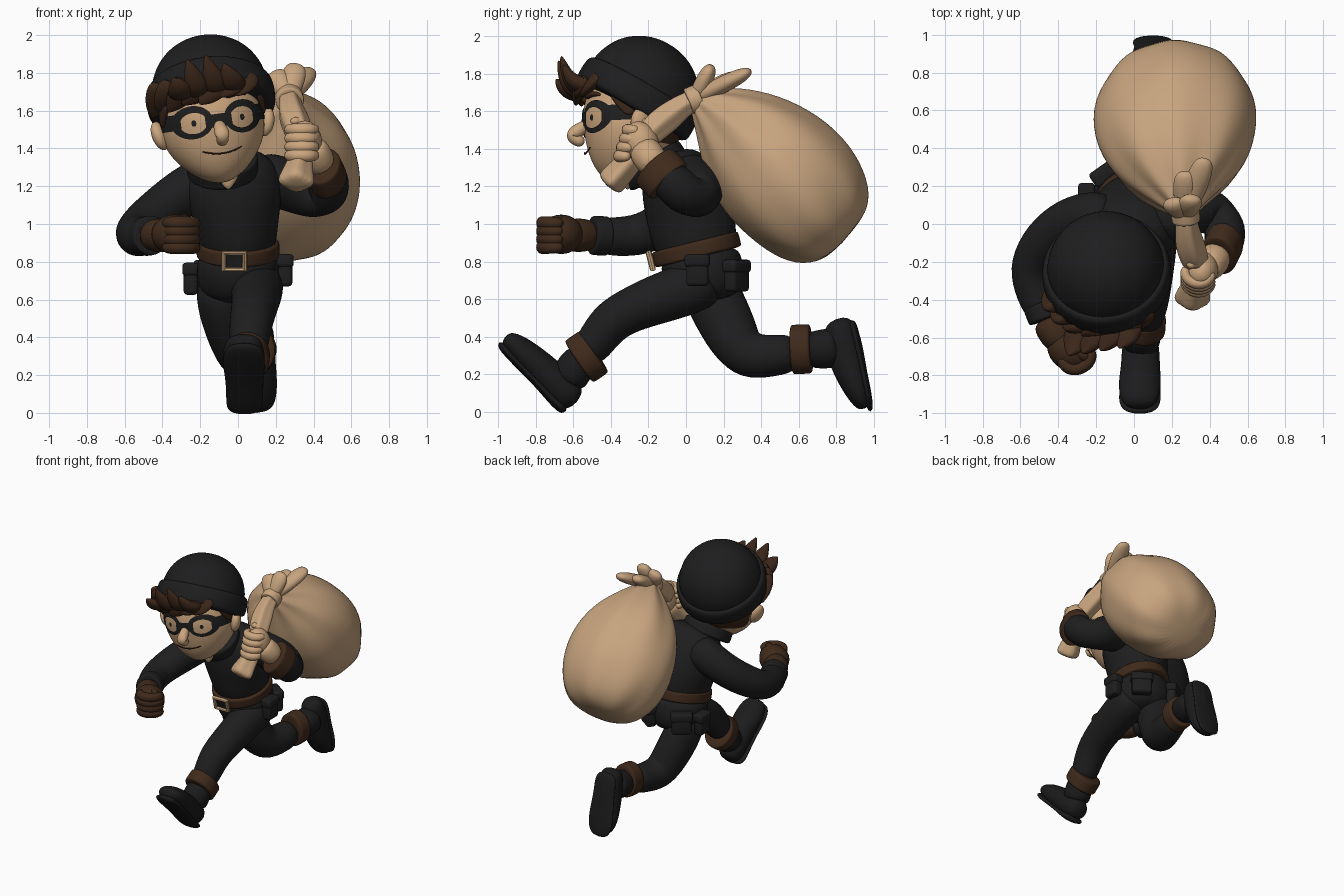
import bpy, bmesh
from math import sin, cos, pi, radians
from mathutils import Vector, Matrix

cube = bpy.data.objects.get("Cube")
if cube:
    bpy.data.objects.remove(cube)


def material(name, rgb):
    m = bpy.data.materials.new(name)
    m.use_nodes = True
    m.diffuse_color = (*rgb, 1)
    m.node_tree.nodes["Principled BSDF"].inputs["Base Color"].default_value = (*rgb, 1)
    return m


BLACK = material("black cloth", (.013, .013, .014))
BOOT = material("boot black", (.011, .011, .012))
BROWN = material("leather brown", (.05, .023, .011))
HAIR = material("hair brown", (.045, .02, .01))
SKIN = material("skin", (.60, .38, .21))
SACK = material("sack cloth", (.57, .37, .21))


def finish(name, bm, mats, subdiv=0, matrix=None):
    bmesh.ops.recalc_face_normals(bm, faces=bm.faces)
    me = bpy.data.meshes.new(name)
    bm.to_mesh(me)
    bm.free()
    for m in mats if isinstance(mats, list) else [mats]:
        me.materials.append(m)
    me.shade_smooth()
    ob = bpy.data.objects.new(name, me)
    bpy.context.collection.objects.link(ob)
    if matrix:
        ob.matrix_world = matrix
    if subdiv:
        mod = ob.modifiers.new("smooth", 'SUBSURF')
        mod.levels = mod.render_levels = subdiv
    return ob


def loft(name, pts, mat, ref=(1, 0, 0), n=12, ripple=None, matrix=None):
    """Tube through (x, y, z, radius along ref[, other radius])."""
    bm = bmesh.new()
    grow = 3 / (2 + cos(2 * pi / n))
    rings = []
    for i, p in enumerate(pts):
        c = Vector(p[:3])
        t = Vector(pts[min(i + 1, len(pts) - 1)][:3]) - Vector(pts[max(i - 1, 0)][:3])
        t.normalize()
        a = Vector(ref)
        a = (a - t * a.dot(t)).normalized()
        b = t.cross(a)
        ring = []
        for k in range(n):
            w = 2 * pi * k / n
            g = grow * (ripple(i, w) if ripple else 1)
            ring.append(bm.verts.new(c + a * cos(w) * p[3] * g + b * sin(w) * p[-1] * g))
        rings.append(ring)
    for r, s in zip(rings, rings[1:]):
        for k in range(n):
            bm.faces.new((r[k], r[(k + 1) % n], s[(k + 1) % n], s[k]))
    bm.faces.new(rings[0])
    bm.faces.new(rings[-1])
    return finish(name, bm, mat, 2, matrix)


def band(name, a, b, ra, rb, mat, ref=(1, 0, 0)):
    """Short sleeve with rounded rims between two points."""
    a, b = Vector(a), Vector(b)
    steps = ((-.06, .75), (0, .98), (.12, 1), (.88, 1), (1, .98), (1.06, .75))
    loft(name, [(*a.lerp(b, f), ra * s, rb * s) for f, s in steps], mat, ref, 16)


def ball(name, loc, size, mat, rot=(0, 0, 0), matrix=None):
    bm = bmesh.new()
    bmesh.ops.create_uvsphere(bm, u_segments=24, v_segments=16, radius=1)
    m = Matrix.Translation(loc)
    for axis, deg in zip("XYZ", rot):
        m = m @ Matrix.Rotation(radians(deg), 4, axis)
    bm.transform(m @ Matrix.Diagonal((*size, 1)))
    return finish(name, bm, mat, 0, matrix)


def box(name, loc, size, mat, turn):
    bm = bmesh.new()
    bmesh.ops.create_cube(bm, size=1)
    bm.transform(Matrix.Translation(loc) @ Matrix.Rotation(turn, 4, 'Z') @ Matrix.Diagonal((*size, 1)))
    bmesh.ops.bevel(bm, geom=bm.edges[:], offset=.02, segments=3, affect='EDGES', profile=.5)
    finish(name, bm, mat)


# Torso, hips and collar
loft("torso", [(0, .07, .82, .18, .19), (0, .05, .9, .205, .225), (-.01, .03, 1.02, .225, .235),
               (-.02, -.02, 1.17, .26, .22), (-.03, -.06, 1.28, .24, .19), (-.05, -.1, 1.36, .15, .14)], BLACK)
loft("hips", [(0, .07, .87, .19, .2), (0, .08, .78, .22, .22), (0, .11, .68, .215, .21),
              (0, .12, .58, .16, .15)], BLACK)
band("collar", (-.08, -.14, 1.27), (-.085, -.19, 1.35), .19, .18, BLACK)
loft("neck", [(-.07, -.15, 1.22, .11), (-.1, -.26, 1.34, .12), (-.12, -.28, 1.45, .12)], SKIN)
loft("collar_opening", [(-.05, -.312, 1.18, .01), (-.055, -.312, 1.25, .06, .03),
                        (-.06, -.3, 1.33, .1, .04)], SKIN)
band("belt", (0, .066, .825), (0, .046, .905), .22, .238, BROWN)

# Buckle frame with a dark centre
BUCKLE = (Matrix.Translation((-.02, -.188, .803)) @ Matrix.Rotation(pi / 2 + .25, 4, 'X')
          @ Matrix.Diagonal((1.15, .95, 1, 1)) @ Matrix.Rotation(pi / 4, 4, 'Z'))
bpy.ops.mesh.primitive_torus_add(major_segments=4, minor_segments=8, major_radius=.068, minor_radius=.016)
buckle = bpy.context.object
buckle.name = "belt_buckle"
buckle.data.transform(BUCKLE)
buckle.data.materials.append(SACK)
bm = bmesh.new()
bmesh.ops.create_circle(bm, cap_ends=True, segments=4, radius=.062)
finish("buckle_centre", bm, BLACK, 0, BUCKLE)

# Hip pouches with flaps
for s, side, shift in ((1, "left", 0), (-1, "right", .09)):
    for y, x, z, turn, w, part in ((.06 + shift, .25, .755 - shift / 2, 0, .12, "side"),
                                   (.27, .15, .725, 55, .15, "back")):
        a = radians(turn) * s
        box(f"{side}_{part}_pouch", (x * s, y, z), (.075, w, .17), BLACK, a)
        box(f"{side}_{part}_pouch_flap", (x * s, y, z + .05), (.09, w + .015, .07), BLACK, a)

# Left leg reaching forward
loft("left_leg", [(.1, .14, .72, .125), (.105, .06, .67, .14), (.095, -.12, .61, .13, .135),
                  (.085, -.28, .55, .12), (.07, -.4, .485, .115), (.06, -.47, .39, .105),
                  (.05, -.55, .28, .09)], BLACK)
band("left_leg_cuff", (.05, -.49, .32), (.045, -.57, .265), .12, .135, BROWN)
loft("left_boot_shaft", [(.05, -.53, .3, .1), (.04, -.6, .23, .1), (.035, -.64, .14, .1)], BOOT)
loft("left_boot", [(.035, -.58, .05, .06, .05), (.035, -.63, .09, .1, .1), (.035, -.74, .2, .1, .09),
                   (.03, -.85, .3, .115, .08), (.03, -.93, .37, .1, .06), (.03, -.965, .4, .06, .03)], BOOT)
loft("left_sole", [(.035, -.64, .0, .08, .025), (.035, -.69, .04, .1, .03), (.035, -.8, .16, .095, .02),
                   (.03, -.935, .295, .12, .025), (.03, -1, .37, .08, .022)], BOOT)

# Right leg kicked back
loft("right_leg", [(-.09, .1, .72, .12), (-.09, .14, .62, .135, .155), (-.06, .2, .5, .135, .15),
                   (-.015, .265, .37, .13, .14), (.02, .335, .29, .12, .13), (.06, .47, .295, .11),
                   (.08, .6, .32, .1)], BLACK)
band("right_leg_cuff", (.085, .565, .33), (.095, .665, .335), .11, .132, BROWN)
loft("right_boot_shaft", [(.09, .62, .33, .095), (.1, .74, .33, .105), (.1, .82, .35, .11)], BOOT)
loft("right_boot", [(.1, .8, .495, .06, .05), (.1, .825, .44, .09, .095), (.1, .85, .3, .095, .1),
                    (.1, .895, .16, .11, .08), (.1, .935, .06, .1, .055), (.1, .955, .015, .05, .03)], BOOT)
loft("right_sole", [(.1, .88, .49, .07, .02), (.1, .9, .42, .095, .025), (.1, .925, .3, .09, .02),
                    (.1, .965, .12, .115, .022), (.1, .985, -.005, .08, .018)], BOOT)

# Right arm swinging forward
UP = (0, 0, 1)
loft("right_arm", [(-.1, .03, 1.25, .13), (-.25, .05, 1.2, .13), (-.38, .0, 1.1, .125), (-.5, -.12, 1, .12),
                   (-.555, -.24, .94, .11), (-.52, -.37, .93, .105), (-.46, -.5, .94, .09)], BLACK, UP)
band("right_sleeve_hem", (-.49, -.42, .935), (-.46, -.5, .94), .105, .1, BLACK, UP)
loft("right_glove_wrist", [(-.47, -.49, .94, .08), (-.43, -.56, .94, .09), (-.36, -.64, .94, .09)], BROWN, UP)
ball("right_glove_palm", (-.335, -.665, .945), (.13, .11, .105), BROWN, (0, 0, -35))
for i in range(4):
    z = 1.005 - i * .043
    loft(f"right_glove_finger_{i + 1}", [(-.39, -.7, z, .027), (-.36, -.765, z, .035), (-.29, -.775, z, .036),
                                         (-.22, -.72, z, .035), (-.23, -.65, z, .027)], BROWN, UP, 8)
loft("right_glove_thumb", [(-.34, -.63, 1, .03), (-.28, -.69, 1.03, .03), (-.23, -.72, 1, .022)], BROWN, UP, 8)

# Left arm bent up over the shoulder
loft("left_arm", [(.08, 0, 1.26, .13), (.2, .05, 1.23, .14), (.33, .08, 1.18, .13), (.43, .06, 1.14, .12),
                  (.475, .0, 1.15, .115), (.485, -.07, 1.22, .11), (.46, -.14, 1.29, .1)], BLACK, (0, 1, .3))
band("left_glove_cuff", (.485, -.09, 1.225), (.445, -.17, 1.31), .135, .1, BROWN, (0, 1, 1))
loft("left_wrist", [(.45, -.15, 1.29, .08), (.415, -.2, 1.36, .088), (.37, -.24, 1.42, .085)], SKIN)
ball("left_palm", (.355, -.24, 1.43), (.09, .095, .12), SKIN, (20, 0, 0))
for i in range(4):
    z, y = 1.5 - i * .046, -.27 - i * .015
    loft(f"left_finger_{i + 1}", [(.42, y + .02, z, .025), (.39, y - .04, z, .032), (.32, y - .05, z, .033),
                                  (.265, y - .01, z, .03), (.27, y + .05, z, .022)], SKIN, UP, 8)
loft("left_thumb", [(.38, -.2, 1.47, .03), (.33, -.19, 1.54, .032), (.28, -.23, 1.55, .024)], SKIN, n=8)


# Sack with gathered pleats at the neck and soft lumps below
def pleats(i, w):
    fold = (.1, .1, .06, .03, .012, .01, .02, .04, 0)[i]
    return 1 + fold * cos(8 * w) + .015 * sin(3 * w + i) + .01 * sin(5 * w - 2 * i)


loft("sack", [(.27, .05, 1.67, .05), (.265, .1, 1.635, .1), (.25, .18, 1.58, .2, .18), (.235, .3, 1.48, .34, .285),
              (.225, .45, 1.33, .42, .36), (.22, .6, 1.18, .435, .365), (.215, .72, 1.03, .38, .32),
              (.21, .8, .93, .27, .23), (.21, .835, .9, .12, .1)], SACK, n=32, ripple=pleats)
loft("sack_neck", [(.27, .08, 1.67, .06), (.275, 0, 1.645, .055), (.285, -.08, 1.58, .075), (.31, -.16, 1.52, .075),
                   (.34, -.24, 1.43, .06)], SACK, n=16, ripple=lambda i, w: 1 + .12 * cos(5 * w))
loft("sack_tail", [(.335, -.27, 1.37, .06), (.325, -.32, 1.31, .065), (.31, -.375, 1.25, .085, .07),
                   (.305, -.42, 1.2, .095, .075)], SACK, n=16, ripple=lambda i, w: 1 + .12 * cos(4 * w))
band("sack_tie", (.27, .075, 1.675), (.275, .015, 1.65), .075, .075, SACK)
for i, (x, y, z) in enumerate(((.19, .12, 1.81), (.27, .28, 1.8), (.38, .35, 1.82), (.31, .14, 1.85))):
    tip, root = Vector((x, y, z)), Vector((.27, .05, 1.67))
    loft(f"sack_ruffle_{i + 1}", [(*root, .04), (*root.lerp(tip, .35), .06, .045),
                                  (*root.lerp(tip, .75), .066, .045), (*tip, .04, .022)], SACK)

# Head with hair assigned by region
HEAD = (Matrix.Translation((-.14, -.28, 1.55)) @ Matrix.Rotation(radians(-8), 4, 'Y')
        @ Matrix.Rotation(radians(8), 4, 'Z'))
bm = bmesh.new()
bmesh.ops.create_uvsphere(bm, u_segments=96, v_segments=64, radius=1)
for v in bm.verts:
    x, y, z = v.co
    t = max(0, -z)
    v.co = (.275 * x * (1 + .12 * t - .3 * t * t), .27 * y * (1 - .1 * t) - .07 * t * t, .335 * z)
for f in bm.faces:
    x, y, z = f.calc_center_median()
    f.material_index = int(z > .17 or (y > -.1 and z > .02) or (y > .06 and z > -.14))
finish("head", bm, [SKIN, HAIR], 0, HEAD)


def face_patch(name, outlines, closed, mat):
    """Thin plate on the face between two outlines of (x, z) points."""
    bm = bmesh.new()
    rows = []
    for k in range(5):
        row = []
        for (xa, za), (xb, zb) in zip(*outlines):
            x, z = xa + (xb - xa) * k / 4, za + (zb - za) * k / 4
            depth = max(0, 1 - (x / .275) ** 2 - (z / .335) ** 2) ** .5
            row.append(bm.verts.new((x * 1.02, -.276 * depth, z)))
        rows.append(row)
    for r, s in zip(rows, rows[1:]):
        for i in range(len(r) - (not closed)):
            j = (i + 1) % len(r)
            bm.faces.new((r[i], r[j], s[j], s[i]))
    finish(name, bm, mat, 0, HEAD)


def oval(cx, cz, rx, rz):
    return [(cx + rx * cos(2 * pi * k / 40), cz + rz * sin(2 * pi * k / 40)) for k in range(40)]


# Eye mask, pupils, brows, ears and sideburns
for s, side in ((1, "left"), (-1, "right")):
    c = .128 * s
    face_patch(f"{side}_mask_ring", (oval(c, -.005, .068, .056), oval(c + .004 * s, 0, .102, .088)), True, BLACK)
    face_patch(f"{side}_pupil", (oval(c, -.005, .001, .001), oval(c, -.005, .012, .017)), True, BLACK)
    temple = [.275 * s * sin(.76 + .81 * k / 12) for k in range(13)]
    face_patch(f"{side}_mask_strap", [[(x, .01 + h) for x in temple] for h in (-.042, .042)], False, BLACK)
    loft(f"{side}_eyebrow", [(.05 * s, -.262, .11, .014), (.11 * s, -.245, .13, .018), (.18 * s, -.2, .112, .008)],
         HAIR, UP, 8, matrix=HEAD)
    ball(f"{side}_ear", (.285 * s, .0, -.045), (.04, .06, .08), SKIN, (0, 15 * s, 25 * s), HEAD)
    loft(f"{side}_sideburn", [(.245 * s, -.11, .15, .03, .08), (.265 * s, -.075, .07, .022, .06),
                              (.272 * s, -.05, -.01, .012, .025)], HAIR, matrix=HEAD)
bridge = [.07 * k / 6 - .07 for k in range(13)]
face_patch("mask_bridge", [[(x, -.005 + h) for x in bridge] for h in (-.034, .034)], False, BLACK)
loft("nose", [(0, -.25, -.02, .03), (0, -.285, -.05, .034), (0, -.33, -.08, .042), (0, -.352, -.095, .028),
              (0, -.26, -.125, .038)], SKIN, matrix=HEAD)
loft("mouth", [(x, -.26 + 1.2 * x * x, -.185 + 2.2 * x * x, .004) for x in (-.11, -.06, 0, .06, .11)],
     HAIR, UP, 8, matrix=HEAD)

# Swept fringe locks under the hat, and locks springing up over the brim
for i in range(7):
    a = -1.1 + i * .31
    root = Vector((.27 * sin(a), -.27 * cos(a), .22))
    mid = Vector((.285 * sin(a - .12), -.3 * cos(a - .12), .18))
    tip = Vector((.315 * sin(a - .45), -.315 * cos(a - .45), .05 + .02 * (i % 2) + .01 * i))
    loft(f"fringe_lock_{i + 1}", [(*root, .075, .04), (*mid, .08, .035), (*mid.lerp(tip, .55), .06, .025),
                                  (*tip, .006)], HAIR, matrix=HEAD)
for i, (x, z) in enumerate(((-.22, .25), (-.13, .34), (-.03, .35), (.06, .29))):
    loft(f"upright_lock_{i + 1}", [(x + .05, -.24, .16, .075, .05), (x + .03, -.33, .18, .07, .045),
                                   (x + .01, -.365, .18 + (z - .18) * .5, .045, .03),
                                   (x - .01, -.385, z, .006)], HAIR, matrix=HEAD)

# Knitted hat with rolled brim
HAT = (Matrix.Translation((-.145, -.255, 1.675)) @ Matrix.Rotation(radians(-6), 4, 'Y')
       @ Matrix.Rotation(radians(-30), 4, 'X'))
loft("hat", [(0, 0, z, r) for r, z in ((.3, -.04), (.312, .03), (.305, .1), (.265, .2), (.19, .275), (.1, .318),
                                       (.03, .328))], BLACK, n=24, matrix=HAT)
loft("hat_brim", [(0, 0, z, r) for r, z in ((.28, -.09), (.325, -.095), (.342, -.06), (.34, .02), (.33, .06),
                                            (.29, .07))], BLACK, n=24, matrix=HAT)
